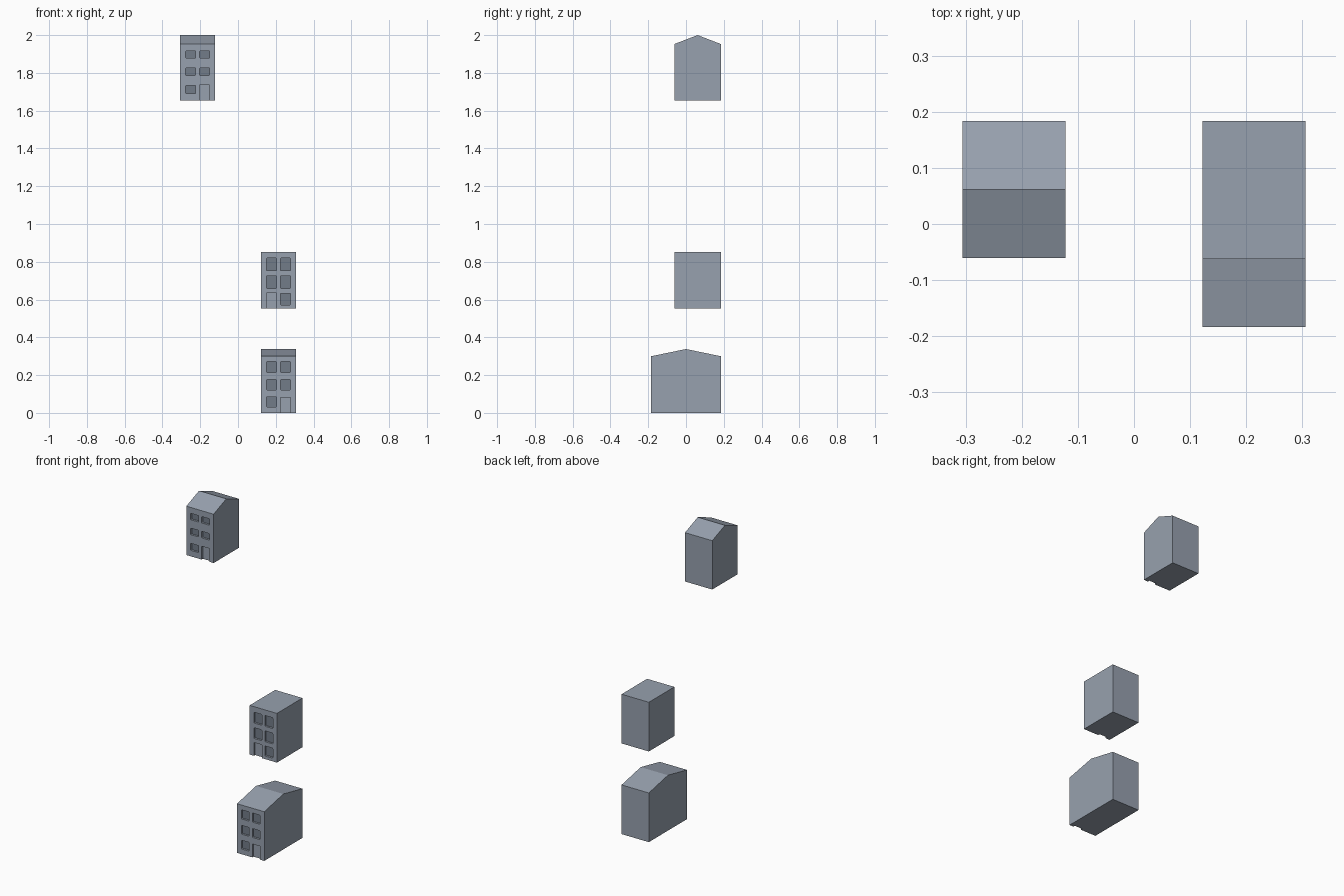
import bpy, bmesh

if "Cube" in bpy.data.objects:
    bpy.data.objects.remove(bpy.data.objects["Cube"])

RECESS = 0.012      # depth of windows and doors
CORNER = 0.004      # clipped window corners
LEFT, RIGHT = (0.029, 0.082), (0.103, 0.156)   # opening columns from the left wall


def make_material(name, color):
    m = bpy.data.materials.new(name)
    m.diffuse_color = (*color, 1)
    m.use_nodes = True
    m.node_tree.nodes["Principled BSDF"].inputs["Base Color"].default_value = m.diffuse_color
    return m


wall = make_material("slate_wall", (0.31, 0.355, 0.425))
glass = make_material("dark_glass", (0.17, 0.20, 0.25))


def add_prism(bm, profile, offset):
    """Closed prism from a flat profile and an extrusion vector."""
    base = [bm.verts.new(p) for p in profile]
    end = [bm.verts.new([a + b for a, b in zip(p, offset)]) for p in profile]
    n = len(base)
    bm.faces.new(base)
    bm.faces.new(end[::-1])
    for i in range(n):
        j = (i + 1) % n
        bm.faces.new((base[j], base[i], end[i], end[j]))


def to_object(bm, name):
    bmesh.ops.recalc_face_normals(bm, faces=bm.faces)
    mesh = bpy.data.meshes.new(name)
    bm.to_mesh(mesh)
    bm.free()
    ob = bpy.data.objects.new(name, mesh)
    bpy.context.collection.objects.link(ob)
    return ob


def opening(x0, x1, z0, z1, y, c):
    """Outline of an opening with clipped corners."""
    if c == 0:
        return [(x0, y, z0), (x1, y, z0), (x1, y, z1), (x0, y, z1)]
    d = c * 0.3
    pts = []
    for cx, cz, sx, sz, flip in ((x0, z0, 1, 1, 0), (x1, z0, -1, 1, 1),
                                 (x1, z1, -1, -1, 0), (x0, z1, 1, -1, 1)):
        corner = [(cx, y, cz + sz * c), (cx + sx * d, y, cz + sz * d), (cx + sx * c, y, cz)]
        pts += corner[::-1] if flip else corner
    return pts


def house(name, x, y0, y1, z, eave, ridge, rows, door_col, door_h):
    # body with gable or flat roof, extruded across the width
    profile = [(x, y0, z), (x, y1, z), (x, y1, eave)]
    if ridge > eave:
        profile.append((x, (y0 + y1) / 2, ridge))
    profile.append((x, y0, eave))
    bm = bmesh.new()
    add_prism(bm, profile, (0.184, 0, 0))
    body = to_object(bm, name)

    # window and door recesses
    bm = bmesh.new()
    front, depth = y0 - 0.02, (0, 0.02 + RECESS, 0)
    for col in (LEFT, RIGHT):
        for i, (a, b) in enumerate(rows):
            if i == 0 and col is door_col:
                continue
            add_prism(bm, opening(x + col[0], x + col[1], z + a, z + b, front, CORNER), depth)
    add_prism(bm, opening(x + door_col[0], x + door_col[1], z - 0.02, z + door_h, front, 0), depth)
    cutter = to_object(bm, name + "_openings")
    cutter.hide_render = True

    mod = body.modifiers.new("openings", 'BOOLEAN')
    mod.operation = 'DIFFERENCE'
    mod.solver = 'EXACT'
    mod.object = cutter
    bpy.context.view_layer.objects.active = body
    bpy.ops.object.modifier_apply(modifier=mod.name)
    bpy.data.objects.remove(cutter)

    # dark panes at the back of the window recesses
    body.data.materials.clear()
    body.data.materials.append(wall)
    body.data.materials.append(glass)
    for p in body.data.polygons:
        at_back = abs(p.center.y - (y0 + RECESS)) < 1e-4 and abs(p.normal.y) > 0.9
        is_door = min(body.data.vertices[v].co.z for v in p.vertices) < z + 1e-3
        p.material_index = 1 if at_back and not is_door else 0


house("upper_house", -0.306, -0.061, 0.184, 1.655, 1.953, 2.0,
      [(0.036, 0.079), (0.132, 0.172), (0.223, 0.262)], RIGHT, 0.081)
house("flat_roof_house", 0.122, -0.062, 0.184, 0.553, 0.853, 0.853,
      [(0.019, 0.080), (0.106, 0.172), (0.200, 0.266)], LEFT, 0.081)
house("long_house", 0.122, -0.184, 0.184, 0.0, 0.300, 0.338,
      [(0.032, 0.085), (0.122, 0.176), (0.215, 0.271)], RIGHT, 0.082)
